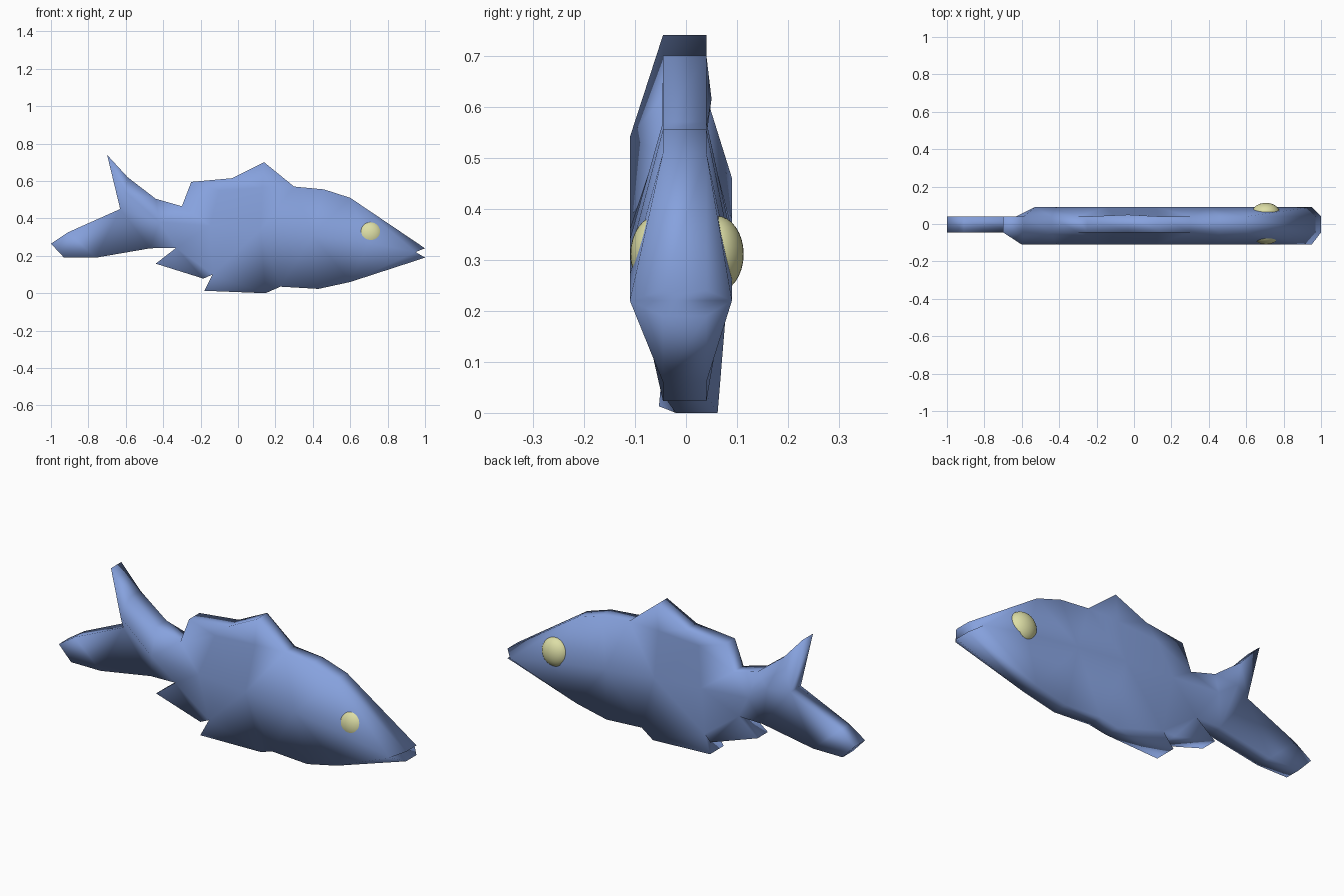
import bpy, bmesh
from mathutils import Vector
from mathutils.geometry import delaunay_2d_cdt

cube = bpy.data.objects.get("Cube")
if cube:
    bpy.data.objects.remove(cube, do_unlink=True)


def material(name, rgb):
    mat = bpy.data.materials.new(name)
    mat.use_nodes = True
    mat.diffuse_color = (*rgb, 1)
    bsdf = mat.node_tree.nodes["Principled BSDF"]
    bsdf.inputs["Base Color"].default_value = (*rgb, 1)
    bsdf.inputs["Roughness"].default_value = 0.7
    return mat


def add_object(name, bm, mat):
    mesh = bpy.data.meshes.new(name)
    bmesh.ops.recalc_face_normals(bm, faces=bm.faces)
    for f in bm.faces:
        f.smooth = True
    bm.to_mesh(mesh)
    bm.free()
    mesh.materials.append(mat)
    obj = bpy.data.objects.new(name, mesh)
    bpy.context.collection.objects.link(obj)
    return obj


blue = material("soft blue", (0.24, 0.36, 0.73))
cream = material("pale yellow", (0.72, 0.73, 0.38))

# Side profile (x, z), from the upper lip over the back, tail and belly to the mouth
PROFILE = [
    (1.0, .24), (.60, .51), (.46, .555), (.30, .57),             # head
    (.14, .70), (-.03, .615), (-.25, .595), (-.30, .465),        # back fin
    (-.44, .505), (-.59, .62), (-.70, .74), (-.63, .45),         # upper tail lobe
    (-.91, .325), (-1.0, .265), (-.93, .19), (-.76, .19),        # lower tail lobe
    (-.47, .24), (-.33, .243), (-.44, .158), (-.185, .078),      # rear belly fin
    (-.136, .10), (-.18, .013), (.147, .0), (.227, .035),        # front belly fin
    (.43, .023), (.60, .06), (1.0, .19), (.95, .22),             # jaw and mouth corner
]
RIM = {-1: -.045, 1: .04}       # depth of the profile edge on each side
BULGE = {-1: -.11, 1: .09}      # depth of the swollen middle line
MOUTH = len(PROFILE) - 1
# Profile corners that flare out from the rim: (index, side) -> depth
FLARE = {(MOUTH, -1): -.11, (MOUTH, 1): .09, (5, 1): .05,
         (19, 1): .065, (21, 1): .06, (22, 1): .062, (21, -1): -.053, (22, -1): -.02}
# Middle line from tail root to mouth, and the flat foot of the back fin
TAIL_ROOT = {-1: (-.60, .54), 1: (-.53, .46)}
MIDDLE = [(-.42, .38), (-.15, .36), (.12, .34), (.40, .31), (.70, .27)]
FIN_FOOT = [(.13, .565), (-.10, .55)]


def side_sheet(bm, side):
    """Fill one flank and return its profile vertices."""
    n = len(PROFILE)
    middle = [TAIL_ROOT[side]] + MIDDLE
    points = [Vector(p) for p in PROFILE + middle + FIN_FOOT]
    depth = [FLARE.get((i, side), RIM[side]) for i in range(n)]
    depth += [BULGE[side]] * len(middle) + [RIM[side] * 1.03] * len(FIN_FOOT)
    ridge = [(n + i, n + i + 1) for i in range(len(middle) - 1)]
    ridge.append((n + len(middle) - 1, MOUTH))
    _, _, faces, orig, _, _ = delaunay_2d_cdt(points, ridge, [list(range(n))], 1, 1e-5)
    verts = [bm.verts.new((p.x, d, p.y)) for p, d in zip(points, depth)]
    for face in faces:
        bm.faces.new([verts[orig[i][0]] for i in face])
    return verts[:n]


# Fish body with fins and tail
bm = bmesh.new()
right, left = side_sheet(bm, -1), side_sheet(bm, 1)
for i in range(len(PROFILE)):
    j = (i + 1) % len(PROFILE)
    bm.faces.new((right[i], right[j], left[j], left[i]))
add_object("fish_body", bm, blue)

# Eyes, partly sunk into the head
for name, y in (("right_eye", -.056), ("left_eye", .06)):
    bm = bmesh.new()
    bmesh.ops.create_uvsphere(bm, u_segments=32, v_segments=16, radius=1)
    eye = add_object(name, bm, cream)
    eye.location = (.705, y, .311)
    eye.scale = (.074, .053, .075)
